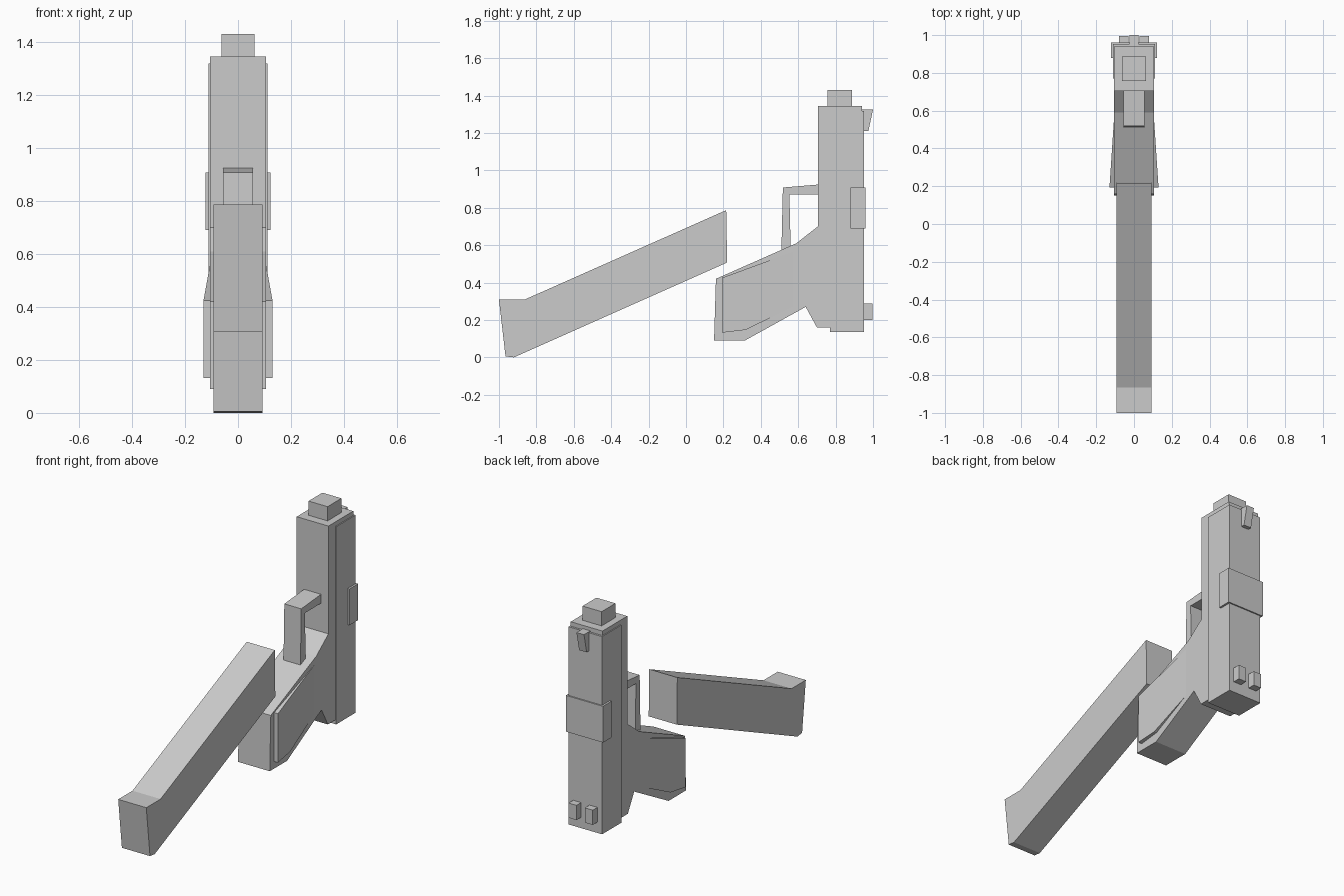
import bpy, bmesh

cube = bpy.data.objects.get("Cube")
if cube:
    bpy.data.objects.remove(cube, do_unlink=True)

# One plain grey for the whole model
grey = bpy.data.materials.new("plain_grey")
grey.use_nodes = True
grey.diffuse_color = (0.6, 0.6, 0.6, 1)
grey.node_tree.nodes["Principled BSDF"].inputs["Base Color"].default_value = (0.6, 0.6, 0.6, 1)


def prism(name, profile, x0, x1):
    """Extrude a side profile of (y, z) points from x0 to x1."""
    bm = bmesh.new()
    face = bm.faces.new([bm.verts.new((x0, y, z)) for y, z in profile])
    ext = bmesh.ops.extrude_face_region(bm, geom=[face])
    for v in ext["geom"]:
        if isinstance(v, bmesh.types.BMVert):
            v.co.x = x1
    bmesh.ops.recalc_face_normals(bm, faces=bm.faces)
    mesh = bpy.data.meshes.new(name)
    bm.to_mesh(mesh)
    bm.free()
    mesh.materials.append(grey)
    obj = bpy.data.objects.new(name, mesh)
    bpy.context.collection.objects.link(obj)
    return obj


def box(name, x0, x1, y0, y1, z0, z1):
    return prism(name, [(y0, z0), (y1, z0), (y1, z1), (y0, z1)], x0, x1)


# Frame and grip in one outline
prism("frame_and_grip", [
    (0.705, 1.345), (0.705, 0.7), (0.59, 0.61), (0.16, 0.42), (0.15, 0.09),
    (0.315, 0.09), (0.64, 0.27), (0.7, 0.16), (0.94, 0.16), (0.94, 1.345),
], -0.105, 0.105)

# Slide with its raised band, and the barrel end
box("slide", -0.111, 0.111, 0.77, 0.952, 0.135, 1.318)
box("slide_band", -0.123, 0.123, 0.88, 0.96, 0.69, 0.907)
box("barrel", -0.063, 0.063, 0.757, 0.888, 1.3, 1.43)

# Sights
prism("front_sight", [(0.94, 1.325), (1.0, 1.325), (0.975, 1.21), (0.94, 1.21)], -0.025, 0.025)
for side, label in ((-1, "right"), (1, "left")):
    box("rear_sight_" + label, side * 0.028, side * 0.08, 0.94, 0.996, 0.2, 0.288)

# Trigger guard as a bent bar
prism("trigger_guard", [
    (0.51, 0.56), (0.518, 0.908), (0.72, 0.925), (0.72, 0.87),
    (0.553, 0.87), (0.56, 0.57),
], -0.056, 0.056)

# Grip panels that taper into the frame
for side, label in ((-1, "right"), (1, "left")):
    panel = prism("grip_panel_" + label, [
        (0.192, 0.425), (0.66, 0.597), (0.66, 0.315), (0.32, 0.147), (0.192, 0.132),
    ], side * 0.05, side * 0.13)
    for v in panel.data.vertices:
        if abs(v.co.x) > 0.1:
            v.co.x = side * (0.13 - (v.co.y - 0.192) * 0.066)

# Loose magazine
prism("magazine", [
    (-1.0, 0.308), (-0.865, 0.308), (0.215, 0.787), (0.22, 0.507),
    (-0.92, 0.0), (-0.965, 0.005),
], -0.093, 0.093)
